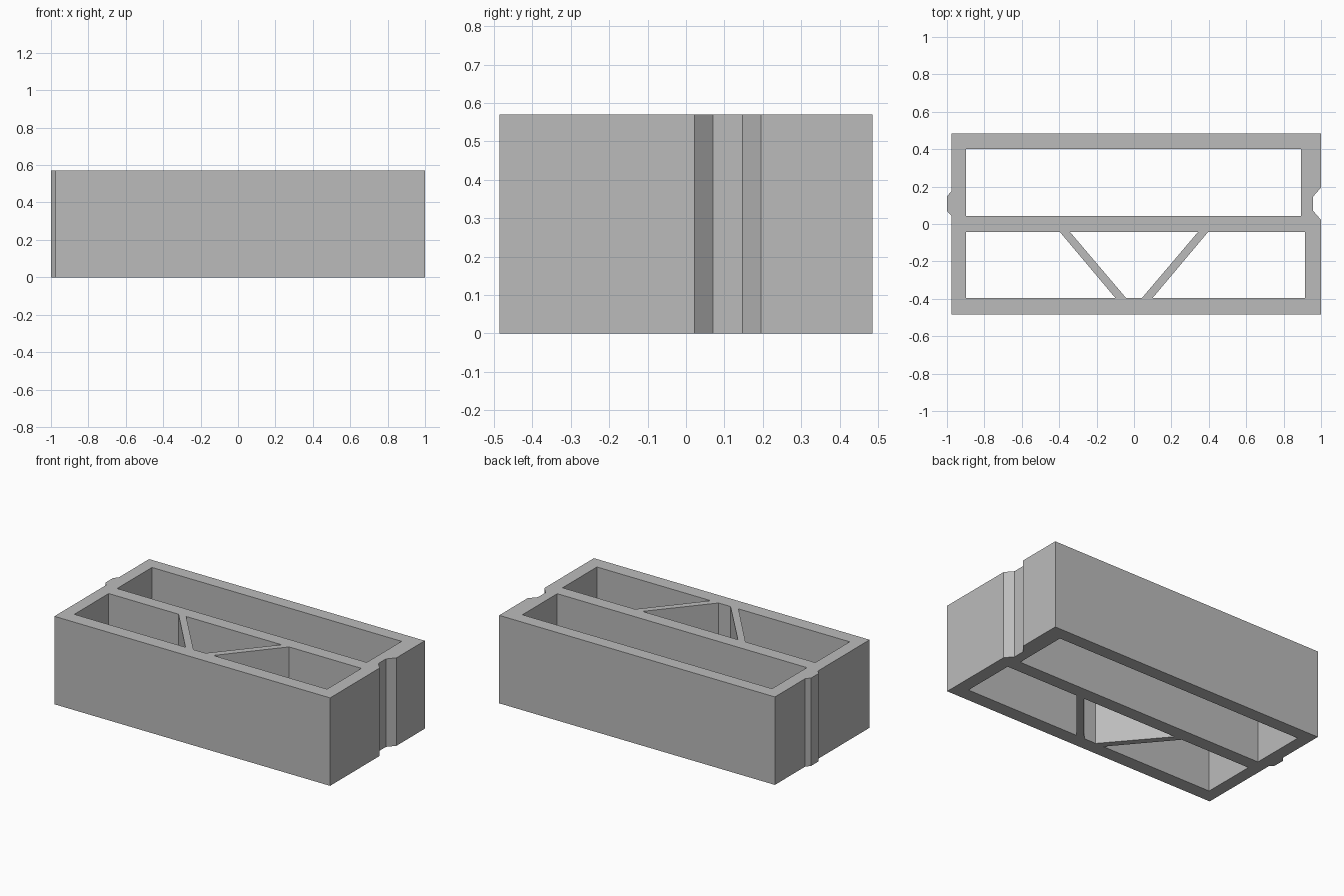
import bpy
import bmesh

cube = bpy.data.objects.get("Cube")
if cube:
    bpy.data.objects.remove(cube, do_unlink=True)

HEIGHT = 0.57
FRONT, BACK = -0.485, 0.485
LEFT, RIGHT = -0.977, 1.0

# Single grey material
grey = bpy.data.materials.new("concrete grey")
grey.use_nodes = True
colour = (0.5, 0.5, 0.5, 1)
grey.diffuse_color = colour
grey.node_tree.nodes["Principled BSDF"].inputs["Base Color"].default_value = colour

# Outer wall, with a groove at one end and a tongue at the other
outer = [
    (LEFT, FRONT), (RIGHT, FRONT),
    (RIGHT, 0.022), (0.958, 0.07), (0.958, 0.147), (RIGHT, 0.195),
    (RIGHT, BACK), (LEFT, BACK),
    (LEFT, 0.175), (-1.0, 0.147), (-1.0, 0.07), (LEFT, 0.045),
]


def cavity(y0, y1, bottom, top):
    """Four-sided opening between two y levels, each with its own x range."""
    return [(bottom[0], y0), (bottom[1], y0), (top[1], y1), (top[0], y1)]


# One long cavity behind, three in front separated by slanted webs
Y0, Y1 = -0.395, -0.043
cavities = [
    cavity(0.043, 0.40, (-0.897, 0.893), (-0.897, 0.893)),
    cavity(Y0, Y1, (-0.897, -0.10), (-0.897, -0.396)),
    cavity(Y0, Y1, (-0.043, 0.043), (-0.342, 0.342)),
    cavity(Y0, Y1, (0.10, 0.915), (0.396, 0.915)),
]

# Fill the cross-section around the openings and extrude it upward
bm = bmesh.new()
for loop in [outer] + cavities:
    verts = [bm.verts.new((x, y, 0)) for x, y in loop]
    for a, b in zip(verts, verts[1:] + verts[:1]):
        bm.edges.new((a, b))
bmesh.ops.triangle_fill(bm, edges=bm.edges[:], use_beauty=True, normal=(0, 0, 1))
result = bmesh.ops.extrude_face_region(bm, geom=bm.faces[:], use_keep_orig=True)
top = [g for g in result["geom"] if isinstance(g, bmesh.types.BMVert)]
bmesh.ops.translate(bm, verts=top, vec=(0, 0, HEIGHT))
bmesh.ops.recalc_face_normals(bm, faces=bm.faces[:])

mesh = bpy.data.meshes.new("hollow_block")
bm.to_mesh(mesh)
bm.free()
mesh.materials.append(grey)
block = bpy.data.objects.new("hollow_block", mesh)
bpy.context.scene.collection.objects.link(block)
